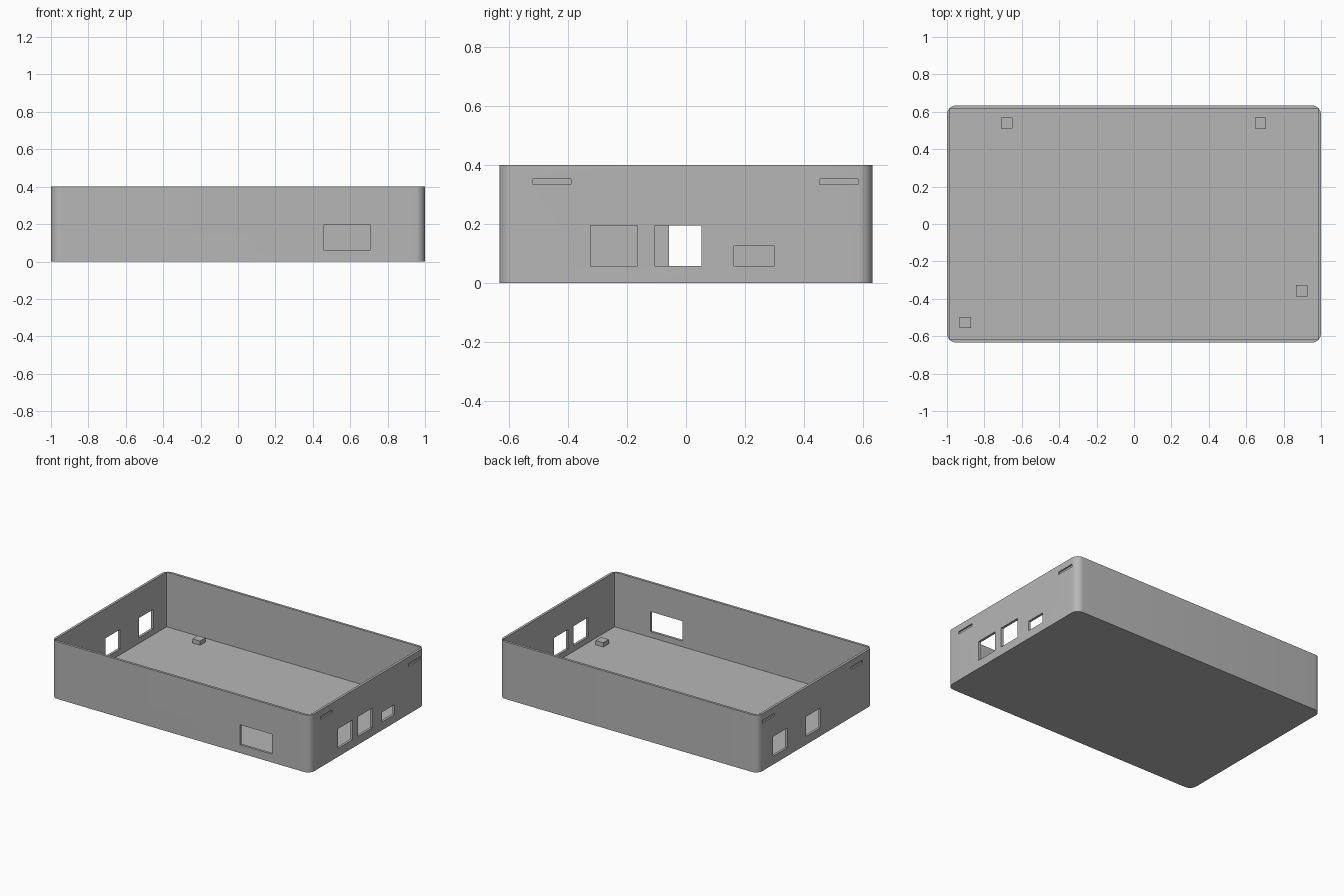
import bpy, bmesh, math
from mathutils import Matrix, Vector

if "Cube" in bpy.data.objects:
    bpy.data.objects.remove(bpy.data.objects["Cube"])

HX, HY, HZ = 1.0, 0.634, 0.40
WALL, FLOOR, RADIUS = 0.017, 0.018, 0.05

grey = bpy.data.materials.new("plain grey")
grey.use_nodes = True
color = (0.47, 0.47, 0.47, 1)
grey.diffuse_color = color
grey.node_tree.nodes["Principled BSDF"].inputs["Base Color"].default_value = color


def add_box(bm, lo, hi):
    lo, hi = Vector(lo), Vector(hi)
    size = Matrix.Diagonal((*(hi - lo), 1))
    return bmesh.ops.create_cube(bm, size=1, matrix=Matrix.Translation((lo + hi) / 2) @ size)


def make_object(name, bm):
    mesh = bpy.data.meshes.new(name)
    bm.to_mesh(mesh)
    bm.free()
    mesh.materials.append(grey)
    obj = bpy.data.objects.new(name, mesh)
    bpy.context.collection.objects.link(obj)
    return obj


def activate(obj):
    bpy.ops.object.select_all(action='DESELECT')
    obj.select_set(True)
    bpy.context.view_layer.objects.active = obj


def cut(target, cutter):
    activate(target)
    mod = target.modifiers.new("cut", 'BOOLEAN')
    mod.operation, mod.solver, mod.object = 'DIFFERENCE', 'EXACT', cutter
    bpy.ops.object.modifier_apply(modifier=mod.name)
    bpy.data.objects.remove(cutter)


# Outer case with rounded upright corners
bm = bmesh.new()
add_box(bm, (-HX, -HY, 0), (HX, HY, HZ))
upright = [e for e in bm.edges if abs(e.verts[0].co.z - e.verts[1].co.z) > 0.1]
bmesh.ops.bevel(bm, geom=upright, offset=RADIUS, segments=10, profile=0.5, affect='EDGES')
case = make_object("case", bm)

# Square-cornered cavity, open at the top
bm = bmesh.new()
add_box(bm, (-HX + WALL, -HY + WALL, FLOOR), (HX - WALL, HY - WALL, HZ + 0.1))
cut(case, make_object("cavity_cutter", bm))

# Port openings and shallow latch slots
bm = bmesh.new()
side_ports = [(1, -0.325, -0.165, 0.195), (1, -0.105, 0.053, 0.195), (1, 0.163, 0.30, 0.126),
              (-1, -0.057, 0.105, 0.195), (-1, 0.31, 0.47, 0.195)]
for side, y0, y1, top in side_ports:
    x0, x1 = sorted((side * (HX - 0.05), side * (HX + 0.05)))
    add_box(bm, (x0, y0, 0.058), (x1, y1, top))
add_box(bm, (0.46, -HY - 0.05, 0.058), (0.705, -HY + 0.05, 0.197))
for side in (-1, 1):
    x0, x1 = sorted((side * (HX - 0.01), side * (HX + 0.05)))
    for y0 in (-0.52, 0.454):
        add_box(bm, (x0, y0, 0.334), (x1, y0 + 0.13, 0.353))
cut(case, make_object("port_cutter", bm))
activate(case)
bpy.ops.object.shade_smooth_by_angle(angle=math.radians(30))

# Small square standoffs on the floor
for i, (x, y) in enumerate([(-0.68, 0.54), (0.677, 0.54), (0.897, -0.357), (-0.902, -0.527)]):
    bm = bmesh.new()
    add_box(bm, (x - 0.03, y - 0.03, FLOOR - 0.005), (x + 0.03, y + 0.03, FLOOR + 0.03))
    make_object(f"standoff_{i + 1}", bm)
